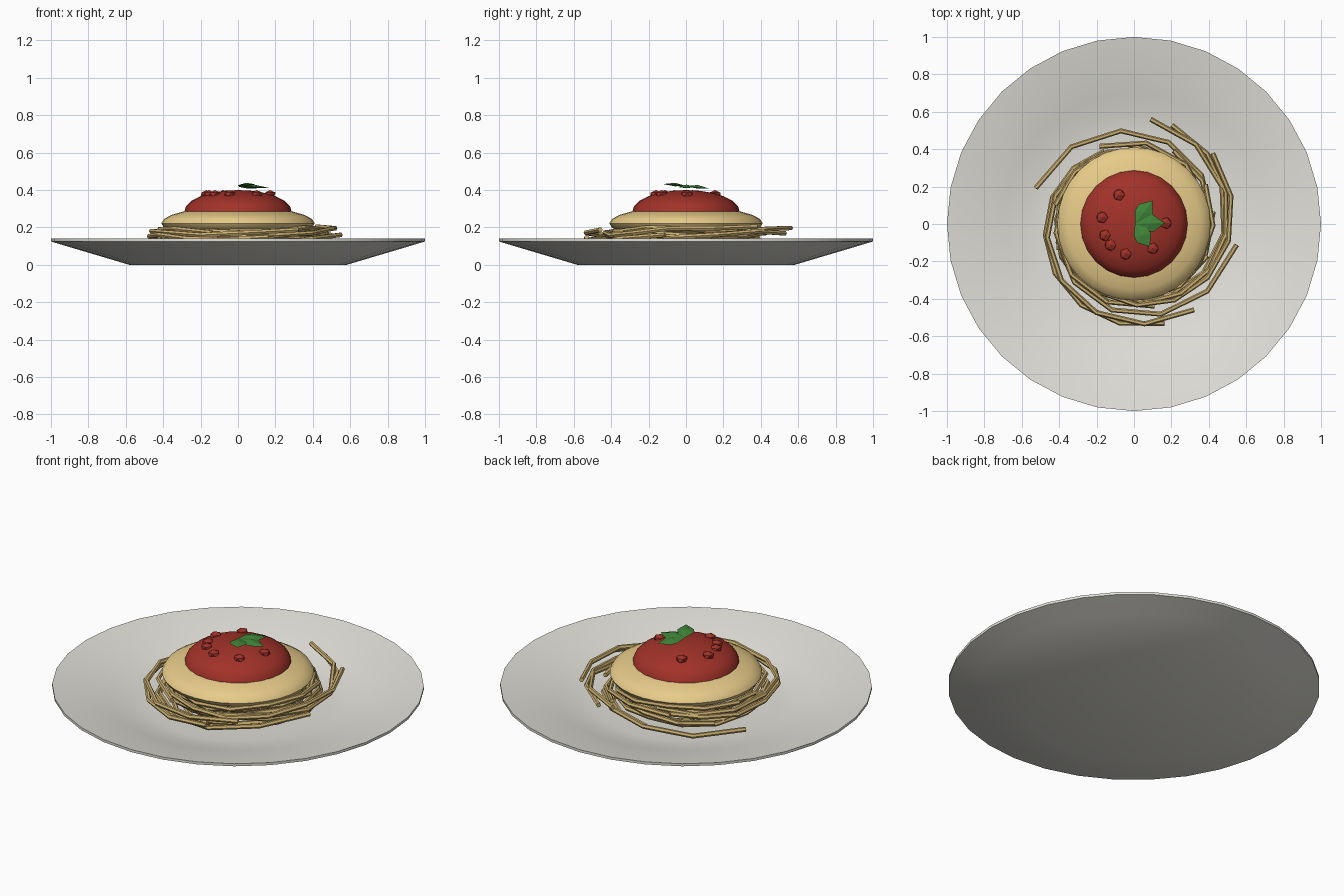
import bpy, bmesh, math, random
from mathutils import Vector, Matrix

if "Cube" in bpy.data.objects:
    bpy.data.objects.remove(bpy.data.objects["Cube"])

random.seed(4)


def mat(name, rgb):
    m = bpy.data.materials.new(name)
    m.diffuse_color = (*rgb, 1)
    m.use_nodes = True
    m.node_tree.nodes["Principled BSDF"].inputs["Base Color"].default_value = m.diffuse_color
    return m


PLATE = mat("plate_white", (0.76, 0.75, 0.70))
PASTA = mat("pasta_yellow", (0.80, 0.60, 0.25))
STRAND = mat("strand_gold", (0.60, 0.43, 0.16))
SAUCE = mat("sauce_red", (0.36, 0.032, 0.022))
LEAF = mat("leaf_green", (0.05, 0.23, 0.04))


def finish(name, bm, material, smooth=None):
    bmesh.ops.recalc_face_normals(bm, faces=bm.faces)
    me = bpy.data.meshes.new(name)
    bm.to_mesh(me)
    bm.free()
    ob = bpy.data.objects.new(name, me)
    bpy.context.collection.objects.link(ob)
    me.materials.append(material)
    if smooth:
        bpy.ops.object.select_all(action='DESELECT')
        ob.select_set(True)
        bpy.context.view_layer.objects.active = ob
        bpy.ops.object.shade_smooth_by_angle(angle=math.radians(smooth))
    return ob


def lathe(name, profile, material, sides, smooth):
    bm = bmesh.new()
    rings = []
    for r, z in profile:
        if r == 0:
            rings.append([bm.verts.new((0, 0, z))] * sides)
        else:
            rings.append([bm.verts.new((r * math.cos(math.tau * i / sides),
                                        r * math.sin(math.tau * i / sides), z))
                          for i in range(sides)])
    for a, b in zip(rings, rings[1:]):
        for i in range(sides):
            j = (i + 1) % sides
            bm.faces.new(list(dict.fromkeys((a[i], a[j], b[j], b[i]))))
    return finish(name, bm, material, smooth)


def arc(r, h, z, a0, a1, n):
    pts = []
    for i in range(n + 1):
        a = math.radians(a0 + (a1 - a0) * i / n)
        c = math.cos(a)
        pts.append((0 if c < 1e-6 else r * c, z + h * math.sin(a)))
    return pts


# Plate: shallow dish with a thin rim
lathe("plate", [(0, 0), (0.58, 0), (0.86, 0.083), (1, 0.125), (1, 0.14),
                (0.85, 0.113), (0.7, 0.075), (0.58, 0.043), (0.48, 0.03), (0, 0.03)],
      PLATE, 32, 40)

# Pasta mound and sauce cap
lathe("pasta_mound", arc(0.41, 0.09, 0.222, -90, 90, 12), PASTA, 32, 60)
lathe("sauce", [(0, 0.282)] + arc(0.287, 0.115, 0.285, 0, 90, 6), SAUCE, 24, 40)

# Sauce chunks sitting on the cap
for i, (x, y) in enumerate([(-0.08, 0.155), (-0.17, 0.035), (-0.155, -0.06),
                            (-0.125, -0.112), (-0.045, -0.16), (0.1, -0.13),
                            (0.17, 0.005)]):
    bm = bmesh.new()
    bmesh.ops.create_icosphere(bm, subdivisions=1, radius=0.034)
    bmesh.ops.transform(bm, verts=bm.verts, matrix=Matrix.Translation((x, y, 0.376))
                        @ Matrix.Diagonal((1, 1, 0.7, 1)))
    finish(f"sauce_chunk_{i}", bm, SAUCE)


# Pasta strands: loose end outside, winding clockwise inwards
def strand(name, start, step, r0, r1, z0, z1, n):
    cu = bpy.data.curves.new(name, 'CURVE')
    cu.dimensions = '3D'
    cu.bevel_depth = 0.0135
    cu.bevel_resolution = 1
    cu.use_fill_caps = True
    sp = cu.splines.new('POLY')
    sp.points.add(n)
    for i in range(n + 1):
        t = i / n
        a = math.radians(start - step * i)
        r = r0 + (r1 - r0) * t
        z = z0 + (z1 - z0) * min(1, t * 2.5) + 0.012 * math.sin(i * 1.7 + start)
        sp.points[i].co = (r * math.cos(a), r * math.sin(a), z, 1)
    ob = bpy.data.objects.new(name, cu)
    bpy.context.collection.objects.link(ob)
    cu.materials.append(STRAND)
    bpy.ops.object.select_all(action='DESELECT')
    ob.select_set(True)
    bpy.context.view_layer.objects.active = ob
    bpy.ops.object.convert(target='MESH')
    bpy.ops.object.shade_flat()


outer = [(160, 31, 0.56, 0.36, 0.09, 0.11), (-11.5, 31, 0.56, 0.36, 0.15, 0.11),
         (81, 29, 0.567, 0.37, 0.205, 0.14), (69, 25, 0.566, 0.40, 0.17, 0.16),
         (42, 26, 0.566, 0.38, 0.215, 0.17), (-55, 29, 0.56, 0.40, 0.175, 0.17),
         (-73, 25, 0.555, 0.42, 0.14, 0.15)]
for i, (a, s, r0, r1, z0, z1) in enumerate(outer):
    strand(f"outer_strand_{i}", a, s, r0, r1, z0, z1, 7)
for i in range(12):
    z = 0.07 + 0.012 * i
    strand(f"inner_strand_{i}", i * 137.5 + 94, random.uniform(27, 33),
           random.uniform(0.42, 0.46), random.uniform(0.27, 0.36),
           z, min(z + random.uniform(-0.02, 0.02), 0.19), 8)

# Herb leaves: three pointed blades from one stem
for i, (ang, length, half, tip) in enumerate([(53, 0.157, 0.047, 0.408),
                                              (2, 0.16, 0.045, 0.412),
                                              (-57, 0.145, 0.045, 0.432)]):
    bm = bmesh.new()
    layers = []
    for dz in (0.012, -0.007):
        outline = [(0, 0), (0.35, -0.9), (0.62, -1), (1, 0), (0.62, 1), (0.35, 0.9)]
        layers.append((dz, outline))
    rim = [bm.verts.new((u * length, v * half, 0)) for u, v in layers[0][1]]
    for dz, _ in layers:
        mid = bm.verts.new((0.5 * length, 0, dz))
        for k in range(6):
            bm.faces.new((rim[k], rim[(k + 1) % 6], mid))
    pitch = math.asin((0.422 - tip) / length)
    m = (Matrix.Translation((0.005, 0, 0.422)) @ Matrix.Rotation(math.radians(ang), 4, 'Z')
         @ Matrix.Rotation(pitch, 4, 'Y'))
    bmesh.ops.transform(bm, verts=bm.verts, matrix=m)
    finish(f"herb_leaf_{i}", bm, LEAF)
